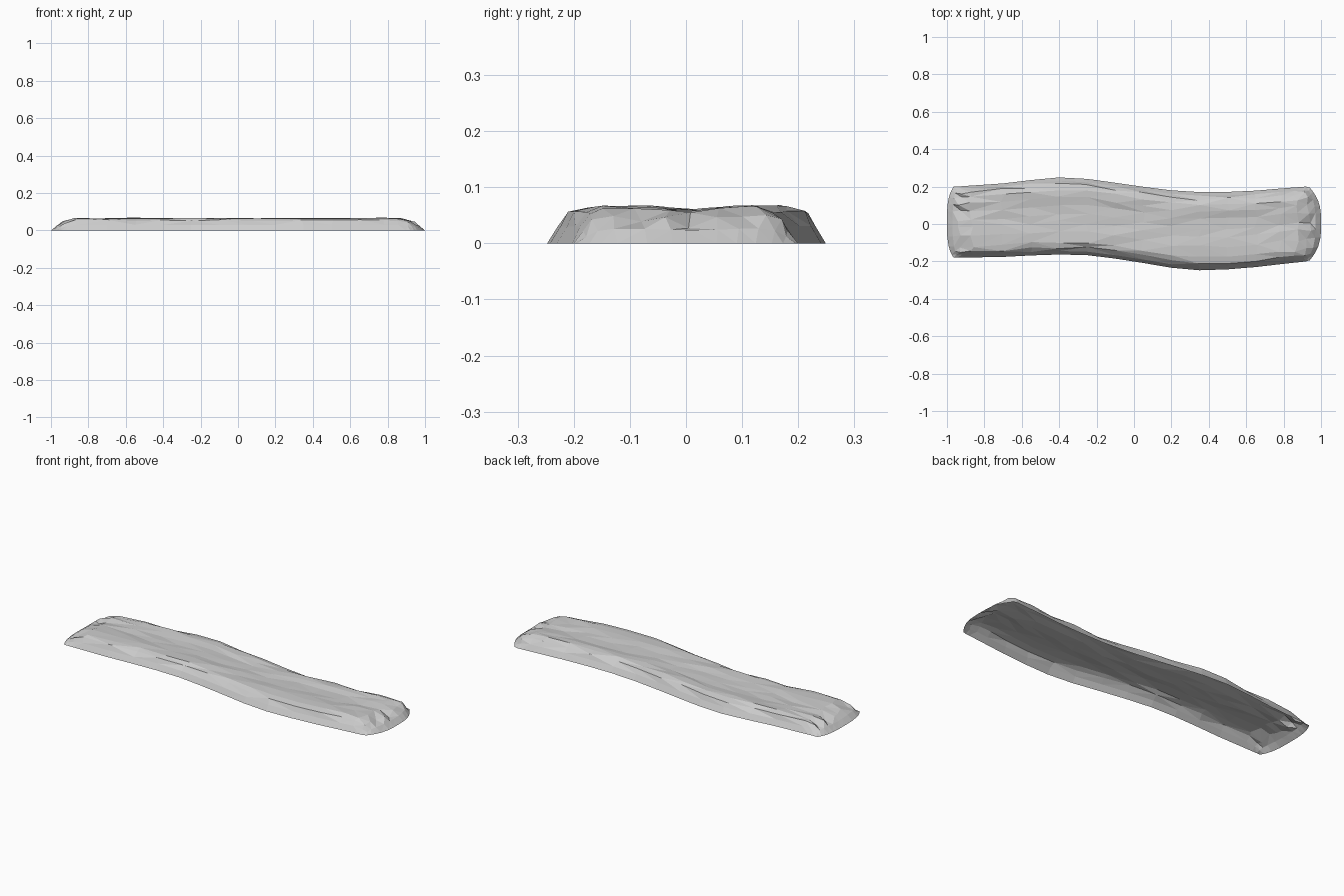
import bpy, bmesh, random

if "Cube" in bpy.data.objects:
    bpy.data.objects.remove(bpy.data.objects["Cube"])

random.seed(4)

# Outline of the base: x, lower y, upper y
outline = [(-1.0, -.18, .198), (-.95, -.18, .20), (-.7, -.176, .217), (-.55, -.168, .235),
           (-.4, -.163, .249), (-.3, -.163, .246), (-.2, -.17, .236), (0, -.2, .205), (.2, -.234, .18),
           (.3, -.246, .172), (.4, -.249, .169), (.6, -.236, .174), (.8, -.213, .191),
           (.92, -.2, .2), (1.0, -.175, .178)]

# Cross-section: fraction across the width, height
profile = [(-1, 0), (-.91, .03), (-.82, .055), (-.68, .065), (-.4, .065), (-.15, .061), (.05, .059),
           (.3, .061), (.5, .065), (.68, .066), (.82, .056), (.91, .031), (1, 0)]

# Height of the shell by distance from an end
end_rise = [(0, 0), (.03, .4), (.065, .74), (.13, 1), (3, 1)]


def lerp(table, x, col=1):
    for a, b in zip(table, table[1:]):
        if x <= b[0]:
            f = max(0, (x - a[0]) / (b[0] - a[0]))
            return a[col] + f * (b[col] - a[col])
    return table[-1][col]


stations = [-1, -.97, -.935, -.87, -.7, -.55, -.4, -.25, -.1, .05, .2, .35, .5, .65,
            .78, .87, .935, .97, 1]

# Worn notches at the ends: station index, profile index -> height drop
notches = {(2, 7): .016, (2, 9): .016, (2, 3): .012, (3, 7): .008, (3, 9): .008,
           (16, 6): .014, (16, 4): .008, (15, 6): .005, (10, 9): .008}

bm = bmesh.new()
rows = []
for i, s in enumerate(stations):
    row = []
    for j, (v, h) in enumerate(profile):
        # Ends bow outwards in the middle
        bow = (.035 if s < 0 else .06) * abs(v) ** 3.5 * max(0, (abs(s) - .8) / .2)
        x = s * (1 - bow)
        lo, hi = lerp(outline, x), lerp(outline, x, 2)
        rise = lerp(end_rise, 1 - abs(s))
        y = (lo + hi) / 2 + v * (hi - lo) / 2
        z = h * rise
        if 1 < j < len(profile) - 2 and 1 < i < len(stations) - 2:
            z += random.uniform(-.0035, .0025) - notches.get((i, j), 0)
            y += random.uniform(-.008, .008)
            x += random.uniform(-.012, .012)
        row.append(bm.verts.new((x, y, z)))
    rows.append(row)

# Open-bottomed shell, skinned with flat triangles
for a, b in zip(rows, rows[1:]):
    for j in range(len(profile) - 1):
        bm.faces.new((a[j], b[j], b[j + 1], a[j + 1]))
bmesh.ops.triangulate(bm, faces=bm.faces[:])
bmesh.ops.recalc_face_normals(bm, faces=bm.faces[:])
if sum(f.normal.z for f in bm.faces) < 0:
    bmesh.ops.reverse_faces(bm, faces=bm.faces[:])

mesh = bpy.data.meshes.new("curved_slab")
bm.to_mesh(mesh)
bm.free()
bpy.context.collection.objects.link(bpy.data.objects.new("curved_slab", mesh))
